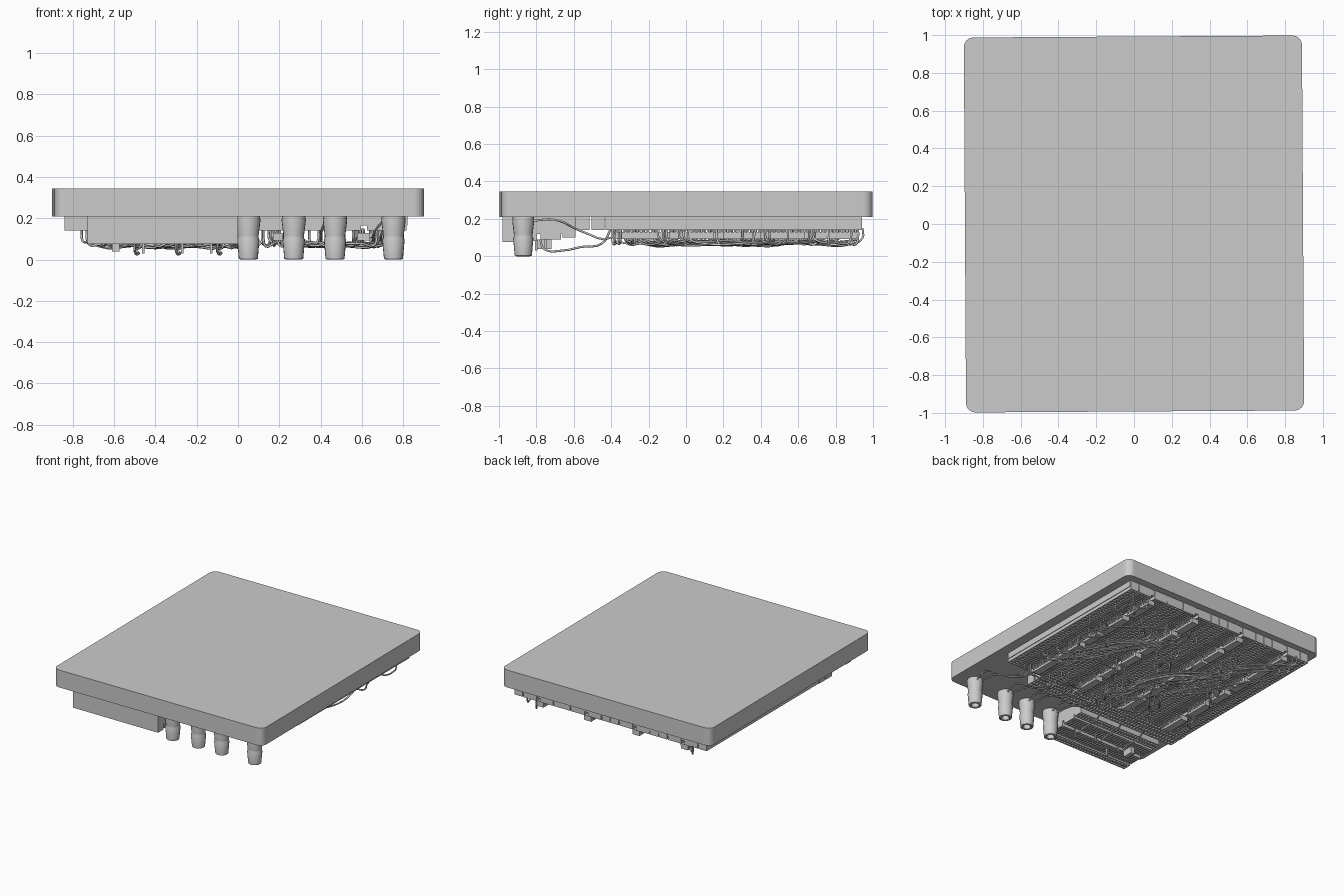
import bpy, bmesh, math, random
from mathutils import Vector

if "Cube" in bpy.data.objects:
    bpy.data.objects.remove(bpy.data.objects["Cube"])

random.seed(7)


def add_object(name, bm):
    me = bpy.data.meshes.new(name)
    bm.to_mesh(me)
    bm.free()
    ob = bpy.data.objects.new(name, me)
    bpy.context.collection.objects.link(ob)
    return ob


def box(name, lo, hi):
    bm = bmesh.new()
    bmesh.ops.create_cube(bm, size=1)
    for v in bm.verts:
        v.co = Vector([(a + b) / 2 + c * (b - a) for a, b, c in zip(lo, hi, v.co)])
    return add_object(name, bm)


def socket_strip(name, x0, x1, y0, y1, nx, ny, z_low, z_top=0.211):
    """Strip hanging under the panel, with a grid of square sockets below."""
    h, w, d = z_top - z_low, x1 - x0, y1 - y0
    bm = bmesh.new()
    bmesh.ops.create_grid(bm, x_segments=nx, y_segments=ny, size=0.5)
    for v in bm.verts:
        v.co = Vector((v.co.x * w, v.co.y * d, h))
    cells = list(bm.faces)
    rim = [e for e in bm.edges if e.is_boundary]
    wall = bmesh.ops.extrude_edge_only(bm, edges=rim)["geom"]
    for v in wall:
        if isinstance(v, bmesh.types.BMVert):
            v.co.z = 0
    bmesh.ops.recalc_face_normals(bm, faces=bm.faces)
    t = min(w / nx, d / ny) * 0.27
    bmesh.ops.inset_individual(bm, faces=cells, thickness=t, depth=0)
    bmesh.ops.inset_individual(bm, faces=cells, thickness=0.0003, depth=-0.015)
    ob = add_object(name, bm)
    ob.location = ((x0 + x1) / 2, (y0 + y1) / 2, z_top)
    ob.rotation_euler = (math.pi, 0, 0)
    return ob


# Front panel: thick plate with rounded corners, very slightly turned
bm = bmesh.new()
bmesh.ops.create_cube(bm, size=1)
for v in bm.verts:
    v.co = Vector((v.co.x * 1.79, v.co.y * 1.985, 0.2775 + v.co.z * 0.135))
uprights = [e for e in bm.edges if abs(e.verts[0].co.z - e.verts[1].co.z) > 0.1]
bmesh.ops.bevel(bm, geom=uprights, offset=0.05, segments=6, profile=0.5, affect='EDGES')
panel = add_object("panel", bm)
panel.rotation_euler.z = 0.006

# Four prototyping boards side by side, each with rails and two socket fields
box("board_backing", (-0.835, -0.425, 0.165), (0.82, 0.935, 0.212))
centres = [-0.63, -0.215, 0.2, 0.61]
for i, cx in enumerate(centres):
    for side in (-1, 1):
        a, b = sorted((cx + side * 0.015, cx + side * 0.128))
        socket_strip(f"socket_field_{i}_{side}", a, b, -0.43, 0.94, 5, 60, 0.14)
        a, b = sorted((cx + side * 0.136, cx + side * 0.205))
        socket_strip(f"power_rail_{i}_{side}", a, b, -0.43, 0.94, 2, 50, 0.14)

    # Chips straddling the middle groove, with pins along both sides
    y = -0.39 + 0.03 * (i % 2)
    n = 0
    while y < 0.8:
        length = random.choice((0.16, 0.2, 0.24))
        end = min(y + length, 0.92)
        box(f"chip_{i}_{n}", (cx - 0.03, y, 0.092), (cx + 0.03, end, 0.13))
        for side in (-1, 1):
            for k in range(int((end - y) / 0.024)):
                px, py = cx + side * 0.034, y + 0.014 + k * 0.024
                box("chip_pin", (px - 0.004, py - 0.004, 0.108), (px + 0.004, py + 0.004, 0.145))
        y = end + random.uniform(0.02, 0.07)
        n += 1

# Separate rail in front of the boards
socket_strip("cross_rail_back", -0.84, 0.5, -0.505, -0.435, 50, 2, 0.14)
socket_strip("cross_rail_front", -0.84, 0.5, -0.59, -0.515, 50, 2, 0.14)

# Smaller power board at the front left
box("power_board_backing", (-0.728, -0.975, 0.12), (-0.002, -0.595, 0.212))
rows = [(-0.98, -0.915, 2, 0.075), (-0.907, -0.797, 5, 0.082),
        (-0.777, -0.667, 5, 0.09), (-0.659, -0.59, 2, 0.1)]
for i, (y0, y1, n, z) in enumerate(rows):
    socket_strip(f"power_board_strip_{i}", -0.73, 0, y0, y1, 30, n, z)
box("regulator", (-0.61, -0.8, 0.04), (-0.575, -0.72, 0.09))
for x, y in ((-0.46, -0.85), (-0.27, -0.75), (-0.13, -0.8)):
    box("power_board_lead", (x - 0.006, y - 0.006, 0.03), (x + 0.006, y + 0.006, 0.09))

# Four control knobs: turned profile with a hollow end
profile = [(0.0, 0.04), (0.026, 0.04), (0.028, 0.004), (0.036, 0.0), (0.046, 0.004),
           (0.054, 0.095), (0.05, 0.105), (0.05, 0.118), (0.059, 0.19), (0.056, 0.212)]
for i, x in enumerate((0.05, 0.27, 0.47, 0.753)):
    bm = bmesh.new()
    vs = [bm.verts.new((r, 0, z)) for r, z in profile]
    es = [bm.edges.new(p) for p in zip(vs, vs[1:])]
    bmesh.ops.spin(bm, geom=vs + es, cent=(0, 0, 0), axis=(0, 0, 1),
                   angle=2 * math.pi, steps=20)
    bmesh.ops.remove_doubles(bm, verts=bm.verts, dist=0.0004)
    bmesh.ops.recalc_face_normals(bm, faces=bm.faces)
    knob = add_object(f"knob_{i}", bm)
    knob.location = (x, -0.87, 0)
    bpy.ops.object.select_all(action='DESELECT')
    knob.select_set(True)
    bpy.context.view_layer.objects.active = knob
    bpy.ops.object.shade_smooth_by_angle(angle=math.radians(35))

# Jumper wires, bundled into one curve
curve = bpy.data.curves.new("jumper_wires", 'CURVE')
curve.dimensions = '3D'
curve.bevel_depth = 0.006
curve.bevel_resolution = 1
curve.resolution_u = 4


def wire(points):
    s = curve.splines.new('BEZIER')
    s.bezier_points.add(len(points) - 1)
    for bp, p in zip(s.bezier_points, points):
        bp.co = p
        bp.handle_left_type = bp.handle_right_type = 'AUTO'


def jumper(a, b, bow):
    side = Vector((b[1] - a[1], a[0] - b[0]))
    pts = [(a[0], a[1], 0.15), (a[0], a[1], 0.1)]
    for t in (0.08, 0.35, 0.65, 0.92):
        k = bow * math.sin(math.pi * t)
        pts.append((a[0] + (b[0] - a[0]) * t + side.x * k,
                    a[1] + (b[1] - a[1]) * t + side.y * k,
                    random.uniform(0.062, 0.085)))
    wire(pts + [(b[0], b[1], 0.1), (b[0], b[1], 0.15)])


# Two bundles of long wires, then shorter links everywhere
for cx, cy, n in ((0.45, 0.35, 11), (-0.2, 0.2, 11), (-0.5, 0.55, 6)):
    for _ in range(n):
        u, v = random.uniform(-0.1, 0.1), random.uniform(-0.1, 0.1)
        jumper((cx + 0.2 + u, cy - 0.4 + v), (cx - 0.2 + v, cy + 0.3 + u),
               random.uniform(-0.15, 0.3))
for _ in range(36):
    x, y = random.uniform(-0.78, 0.76), random.uniform(-0.4, 0.9)
    dx, dy = random.choice(((0, 0.2), (0.08, 0.12), (0.2, 0.03)))
    jumper((x, y), (min(x + dx, 0.79), min(y + dy, 0.92)), random.uniform(-0.3, 0.3))

# Wires from the power board to the main boards
for k in range(3):
    x = -0.1 - 0.2 * k
    wire([(x, -0.78, 0.09), (x, -0.76, 0.04), (x + 0.02, -0.65, 0.032),
          (x, -0.56, 0.05), (x + 0.03, -0.45, 0.068), (x + 0.03, -0.4, 0.15)])

# Wires from the knobs to the boards, along the panel
for x in (0.05, 0.27, 0.47, 0.753):
    for d in (-0.02, 0.02):
        wire([(x + d, -0.82, 0.19), (x + d * 2, -0.7, 0.195),
              (x * 0.9 + d, -0.55, 0.13), (x * 0.9 + d, -0.4, 0.1), (x * 0.9 + d, -0.38, 0.15)])

wires = bpy.data.objects.new("jumper_wires", curve)
bpy.context.collection.objects.link(wires)
bpy.ops.object.select_all(action='DESELECT')
wires.select_set(True)
bpy.context.view_layer.objects.active = wires
bpy.ops.object.convert(target='MESH')
